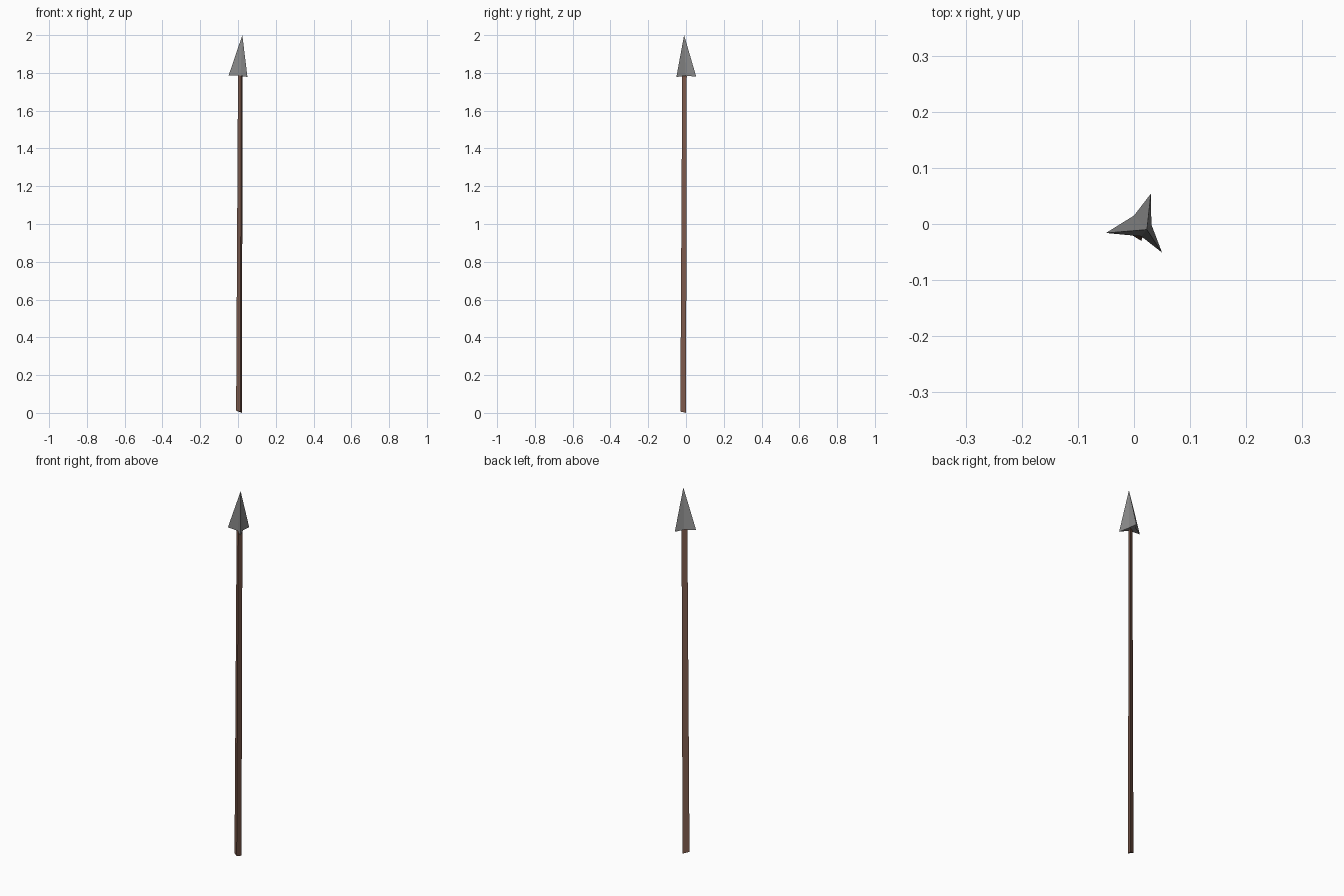
import bpy, bmesh

if "Cube" in bpy.data.objects:
    bpy.data.objects.remove(bpy.data.objects["Cube"])


def paint(obj, name, color):
    mat = bpy.data.materials.new(name)
    mat.diffuse_color = color
    mat.use_nodes = True
    mat.node_tree.nodes["Principled BSDF"].inputs["Base Color"].default_value = mat.diffuse_color
    obj.data.materials.append(mat)


def loft(name, lower, upper):
    """Flat-faced solid between two outlines; a one-point upper outline is a tip."""
    bm = bmesh.new()
    a = [bm.verts.new(p) for p in lower]
    b = [bm.verts.new(p) for p in upper]
    n = len(a)
    bm.faces.new(a[::-1])
    for i in range(n):
        j = (i + 1) % n
        if len(b) == 1:
            bm.faces.new((a[i], a[j], b[0]))
        else:
            bm.faces.new((a[i], a[j], b[j], b[i]))
    if len(b) > 2:
        bm.faces.new(b)
    bmesh.ops.recalc_face_normals(bm, faces=bm.faces)
    mesh = bpy.data.meshes.new(name)
    bm.to_mesh(mesh)
    bm.free()
    obj = bpy.data.objects.new(name, mesh)
    bpy.context.collection.objects.link(obj)
    return obj


# Slightly leaning three-sided wooden shaft with a rough-cut foot
shaft = loft("shaft",
             [(-0.01, -0.016, 0.012), (0.013, -0.03, 0.007), (0.021, 0.0, 0.0)],
             [(0.0, -0.012, 1.79), (0.016, -0.02, 1.79), (0.024, 0.004, 1.79)])
paint(shaft, "wood", (0.2, 0.1, 0.07, 1))

# Three-bladed stone head: blade corners alternate with inner corners
head = loft("spear_head",
            [(-0.05, -0.016, 1.785), (0.013, -0.022, 1.785),
             (0.05, -0.051, 1.778), (0.031, -0.001, 1.785),
             (0.03, 0.054, 1.78), (0.0, 0.015, 1.785)],
            [(0.023, -0.01, 2.0)])
paint(head, "stone", (0.25, 0.25, 0.25, 1))
